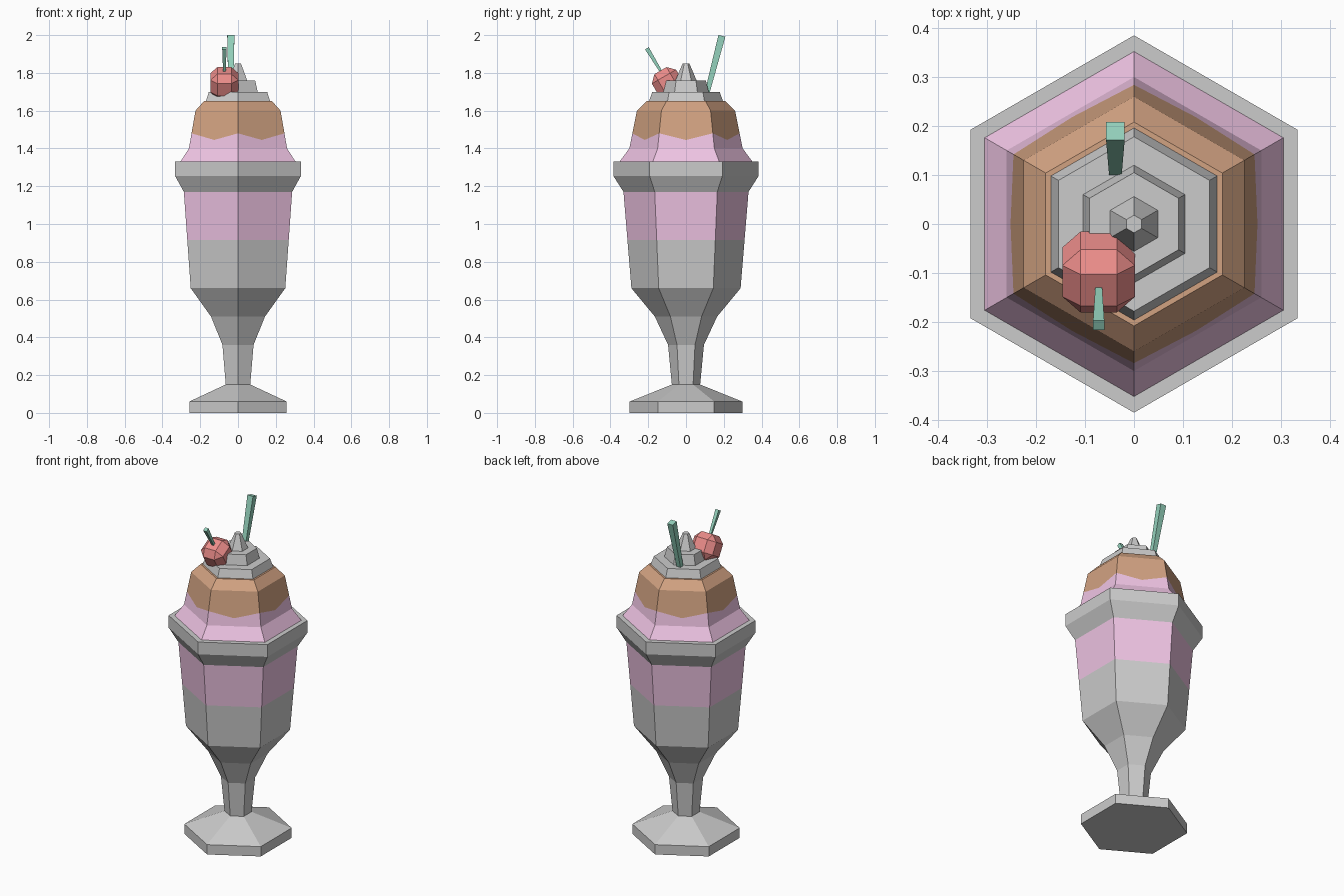
import bpy, bmesh, math
from mathutils import Matrix, Vector

if "Cube" in bpy.data.objects:
    bpy.data.objects.remove(bpy.data.objects["Cube"])


def material(name, rgb):
    m = bpy.data.materials.new(name)
    m.diffuse_color = (*rgb, 1)
    m.use_nodes = True
    m.node_tree.nodes["Principled BSDF"].inputs["Base Color"].default_value = m.diffuse_color
    return m


PINK = material("strawberry_pink", (0.86, 0.55, 0.77))
BROWN = material("caramel", (0.64, 0.36, 0.22))
RED = material("cherry_red", (0.85, 0.27, 0.26))
MINT = material("mint", (0.30, 0.65, 0.51))


def finish(bm, name, mat=None):
    bmesh.ops.recalc_face_normals(bm, faces=bm.faces)
    me = bpy.data.meshes.new(name)
    bm.to_mesh(me)
    bm.free()
    if mat:
        me.materials.append(mat)
    ob = bpy.data.objects.new(name, me)
    bpy.context.collection.objects.link(ob)
    return ob


def hex_stack(name, profile, mat=None, split=False, bottom=False, top=False):
    """Hexagonal lathe of (radius, z) rings with corners on +-y.
    split adds mid-side points; a third/fourth ring value is their radius and z."""
    bm = bmesh.new()
    n = 12 if split else 6
    rings = []
    for p in profile:
        r, z = p[:2]
        rm, zm = p[2:] if len(p) == 4 else (r, z)
        ring = []
        for i in range(n):
            a = math.pi / 2 + 2 * math.pi * i / n
            mid = split and i % 2
            rad = rm * math.cos(math.pi / 6) if mid else r
            ring.append(bm.verts.new((rad * math.cos(a), rad * math.sin(a), zm if mid else z)))
        rings.append(ring)
    for a, b in zip(rings, rings[1:]):
        for i in range(n):
            j = (i + 1) % n
            bm.faces.new((a[i], a[j], b[j], b[i]))
    if bottom:
        bm.faces.new(rings[0])
    if top:
        bm.faces.new(rings[-1])
    return finish(bm, name, mat)


def square_rod(name, start, end, w0, w1, mat):
    """Tapered square rod between two points."""
    s, e = Vector(start), Vector(end)
    d = e - s
    bm = bmesh.new()
    bmesh.ops.create_cone(bm, cap_ends=True, segments=4, radius1=w0 / math.sqrt(2),
                          radius2=w1 / math.sqrt(2), depth=d.length)
    bm.transform(Matrix.Rotation(math.pi / 4, 4, 'Z'))
    tilt = Matrix.Rotation(-math.atan2(d.y, d.z), 4, 'X')
    bm.transform(Matrix.Translation((s + e) / 2) @ tilt)
    # make sure the sides are square to x after the turn
    return finish(bm, name, mat)


# Glass: foot, stem and lower bowl, coloured band, flared rim
hex_stack("glass_base", [(0.298, 0), (0.298, 0.06), (0.075, 0.15), (0.095, 0.36),
                         (0.165, 0.51), (0.289, 0.66), (0.31, 0.915)], bottom=True)
hex_stack("ice_cream_band", [(0.31, 0.915), (0.331, 1.17)], PINK)
hex_stack("glass_rim", [(0.331, 1.17), (0.385, 1.255), (0.385, 1.33), (0.352, 1.33)])

# Ice cream mound and the wavy-edged sauce over it
drip = (0.284, 1.48, 0.291, 1.445)
hex_stack("ice_cream_mound", [(0.352, 1.33), (0.30, 1.40), drip], PINK, split=True)
hex_stack("sauce", [drip, (0.26, 1.60), (0.208, 1.65), (0.196, 1.65)], BROWN, split=True)

# Whipped cream tiers
hex_stack("whipped_cream", [(0.196, 1.65), (0.178, 1.70), (0.12, 1.70), (0.105, 1.76),
                            (0.056, 1.76), (0.018, 1.85)], top=True)

# Cherry: chamfered cube tilted forward, with its stalk
bm = bmesh.new()
bmesh.ops.create_cube(bm, size=0.148)
bmesh.ops.bevel(bm, geom=bm.edges[:], offset=0.037, segments=1, affect='EDGES')
bm.transform(Matrix.Translation((-0.072, -0.098, 1.748)) @ Matrix.Rotation(math.radians(30), 4, 'X'))
finish(bm, "cherry", RED)
square_rod("cherry_stalk", (-0.072, -0.128, 1.80), (-0.072, -0.207, 1.93), 0.013, 0.023, MINT)

# Straw
square_rod("straw", (-0.038, 0.108, 1.68), (-0.038, 0.19, 1.996), 0.025, 0.038, MINT)
